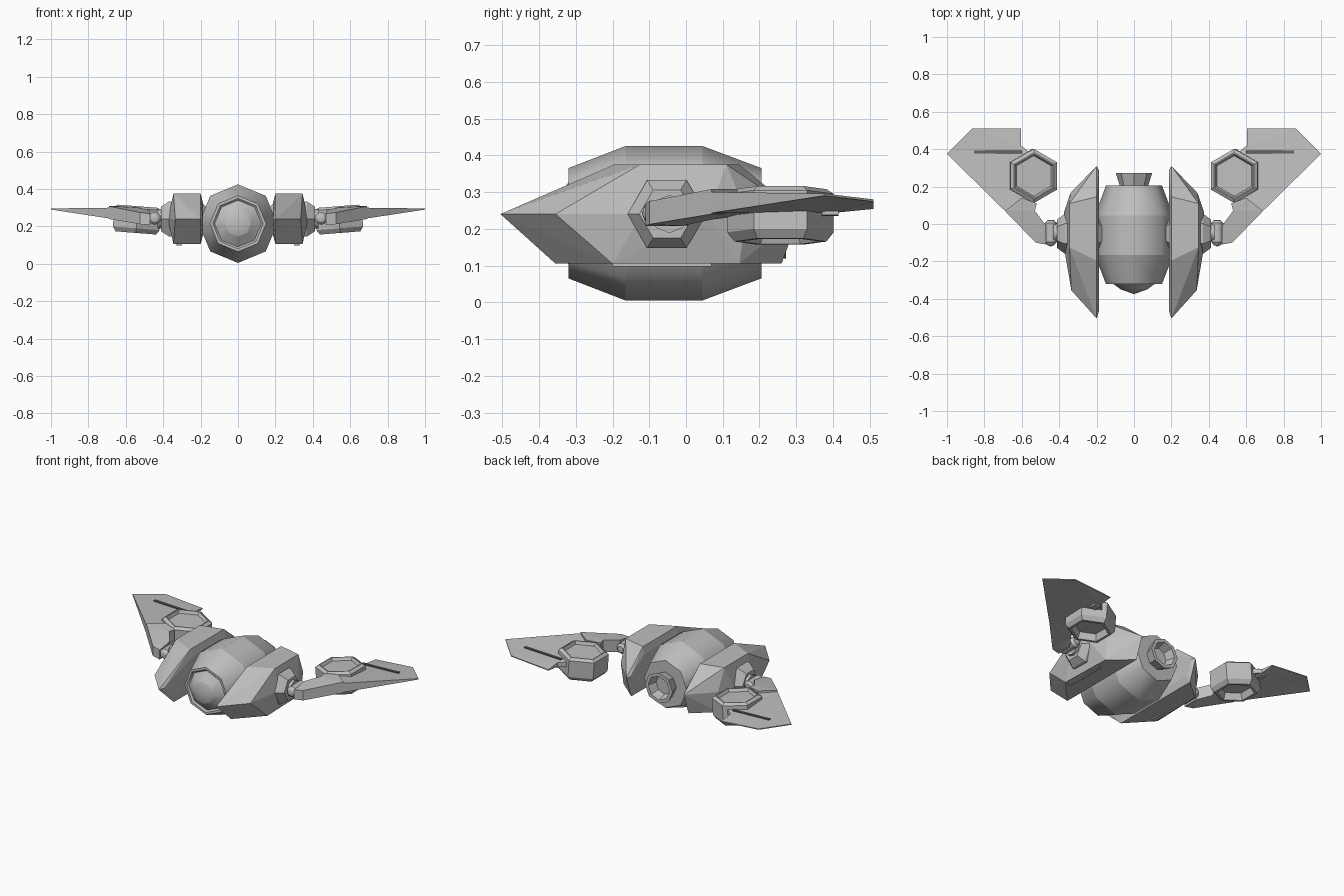
import bpy, bmesh, math
from mathutils import Matrix, Vector

if "Cube" in bpy.data.objects:
    bpy.data.objects.remove(bpy.data.objects["Cube"])


def mat(name, v):
    m = bpy.data.materials.new(name)
    m.diffuse_color = (v, v, v, 1)
    m.use_nodes = True
    m.node_tree.nodes["Principled BSDF"].inputs["Base Color"].default_value = m.diffuse_color
    return m


GREY = mat("hull grey", 0.52)
DARK = mat("groove grey", 0.13)


def finish(name, bm, material=GREY, mirror=False):
    """Turn a bmesh into an object, with a mirrored twin if asked."""
    bmesh.ops.recalc_face_normals(bm, faces=bm.faces)
    sides = [("right_", 1), ("left_", -1)] if mirror else [("", 1)]
    for prefix, s in sides:
        b = bm.copy()
        if s < 0:
            bmesh.ops.scale(b, vec=(-1, 1, 1), verts=b.verts)
            bmesh.ops.reverse_faces(b, faces=b.faces)
        me = bpy.data.meshes.new(prefix + name)
        b.to_mesh(me)
        b.free()
        me.materials.append(material)
        bpy.context.collection.objects.link(bpy.data.objects.new(prefix + name, me))
    bm.free()


def lathe(name, profile, sides, matrix, smooth=False, **kw):
    """Revolve (radius, height) points around local z; radius 0 closes the end."""
    bm = bmesh.new()
    rings = []
    for r, h in profile:
        n = 1 if r == 0 else sides
        rings.append([bm.verts.new((r * math.cos(2 * math.pi * i / sides),
                                    r * math.sin(2 * math.pi * i / sides), h)) for i in range(n)])
    for a, b in zip(rings, rings[1:]):
        for i in range(sides):
            j = (i + 1) % sides
            loop = [a[i % len(a)], a[j % len(a)], b[j % len(b)], b[i % len(b)]]
            f = bm.faces.new(list(dict.fromkeys(loop)))
            f.smooth = smooth
    for ring in rings:  # keep the ring creases crisp
        for e in {e for v in ring for e in v.link_edges}:
            if len(ring) > 1 and e.verts[0] in ring and e.verts[1] in ring:
                e.smooth = False
    bm.transform(matrix)
    finish(name, bm, **kw)


def hull(name, points, **kw):
    bm = bmesh.new()
    for p in points:
        bm.verts.new(p)
    bmesh.ops.convex_hull(bm, input=bm.verts)
    bmesh.ops.dissolve_limit(bm, angle_limit=0.02, verts=bm.verts, edges=bm.edges)
    finish(name, bm, **kw)


def slab(name, outline, **kw):
    """Plate from outline points (x, y, bottom z, top z)."""
    bm = bmesh.new()
    lo = [bm.verts.new((x, y, a)) for x, y, a, b in outline]
    hi = [bm.verts.new((x, y, b)) for x, y, a, b in outline]
    n = len(outline)
    caps = [bm.faces.new(lo[::-1]), bm.faces.new(hi)]
    for i in range(n):
        j = (i + 1) % n
        bm.faces.new((lo[i], lo[j], hi[j], hi[i]))
    bmesh.ops.triangulate(bm, faces=caps)
    finish(name, bm, **kw)


# local z -> world y, with a corner pointing up
ALONG_Y = Matrix(((0, -1, 0), (0, 0, 1), (1, 0, 0))).to_4x4()
# local z -> world x, with a corner pointing to y
ALONG_X = Matrix(((0, 0, 1), (1, 0, 0), (0, 1, 0))).to_4x4()

# central body with rimmed nose dome
lathe("body", [(0, -0.375), (0.07, -0.35), (0.125, -0.31), (0.135, -0.32), (0.15, -0.32),
               (0.21, -0.165), (0.21, 0.045), (0.15, 0.205), (0, 0.205)], 8,
      Matrix.Translation((0, 0, 0.215)) @ ALONG_Y, smooth=True)

# hollow rear nozzle
lathe("rear_nozzle", [(0.075, 0.2), (0.097, 0.272), (0.075, 0.272), (0.06, 0.215), (0, 0.215)], 8,
      Matrix.Translation((0, 0, 0.215)) @ ALONG_Y)

# faceted side pods
hull("side_pod", [
    (0.2, -0.505, 0.24), (0.2, -0.355, 0.105), (0.2, -0.195, 0.375),
    (0.335, -0.355, 0.24), (0.345, -0.2, 0.105), (0.345, -0.125, 0.375),
    (0.375, -0.12, 0.24), (0.375, 0.06, 0.24),
    (0.34, 0.165, 0.24), (0.345, 0.11, 0.375), (0.335, 0.145, 0.105),
    (0.2, 0.31, 0.24), (0.2, 0.145, 0.375), (0.2, 0.26, 0.105),
    (0.188, -0.47, 0.24), (0.188, 0.29, 0.24), (0.188, -0.18, 0.33),
    (0.188, 0.15, 0.33), (0.188, -0.33, 0.15), (0.188, 0.24, 0.15)], mirror=True)

# thin keel strip under each pod
slab("keel_strip", [(0.3, -0.2, 0.098, 0.11), (0.33, -0.2, 0.098, 0.11),
                    (0.33, 0.07, 0.098, 0.11), (0.3, 0.07, 0.098, 0.11)], mirror=True)

# hexagonal hub running through each pod
lathe("hub", [(0, 0.165), (0.07, 0.165), (0.107, 0.2), (0.107, 0.37), (0.075, 0.412), (0, 0.412)], 6,
      Matrix.Translation((0, -0.052, 0.24)) @ ALONG_X, mirror=True)

# wing joint: short stub and rounded pin
lathe("joint_stub", [(0, 0.4), (0.052, 0.4), (0.052, 0.43), (0, 0.43)], 8,
      Matrix.Translation((0, -0.045, 0.24)) @ ALONG_X, smooth=True, mirror=True)
lathe("joint_pin", [(0, -0.12), (0.02, -0.113), (0.034, -0.095), (0.034, 0.005), (0.02, 0.02), (0, 0.022)], 10,
      Matrix.Translation((0.445, 0, 0.243)) @ ALONG_Y, smooth=True, mirror=True)

# thick wing arm
slab("wing_arm", [
    (0.47, -0.11, 0.208, 0.268), (0.525, -0.1, 0.212, 0.275), (0.69, 0.07, 0.24, 0.308),
    (0.6, 0.14, 0.24, 0.308), (0.52, 0.11, 0.23, 0.3), (0.53, 0.07, 0.225, 0.3),
    (0.47, -0.01, 0.208, 0.285)], mirror=True)

# wing plate thinning towards tip and trailing edge
slab("wing_plate", [
    (0.69, 0.07, 0.243, 0.3), (1.0, 0.375, 0.29, 0.296), (0.865, 0.51, 0.274, 0.28),
    (0.605, 0.51, 0.254, 0.26), (0.605, 0.42, 0.245, 0.27), (0.54, 0.37, 0.24, 0.275),
    (0.54, 0.11, 0.235, 0.295)], mirror=True)

# narrow groove across the wing
slab("wing_groove", [(x, y, zt - 0.006, zt) for x, y, zt in (
    (0.6, 0.378, 0.284), (0.855, 0.378, 0.293), (0.855, 0.394, 0.293), (0.6, 0.394, 0.284))],
    material=DARK, mirror=True)

# small flap hinge under the trailing edge
slab("flap_hinge", [(0.6, 0.37, 0.235, 0.26), (0.64, 0.37, 0.238, 0.26),
                    (0.64, 0.415, 0.238, 0.26), (0.6, 0.415, 0.235, 0.26)], mirror=True)

# hexagonal lift engine with dished ends
lathe("lift_engine", [
    (0, -0.035), (0.092, -0.035), (0.108, -0.075), (0.125, -0.075), (0.145, -0.05),
    (0.145, 0.055), (0.125, 0.068), (0.118, 0.068), (0.108, 0.05), (0, 0.05)], 6,
    Matrix.Translation((0.54, 0.257, 0.24)) @ Matrix.Rotation(math.radians(-4.5), 4, 'Y')
    @ Matrix.Rotation(math.radians(90), 4, 'Z'), mirror=True)
